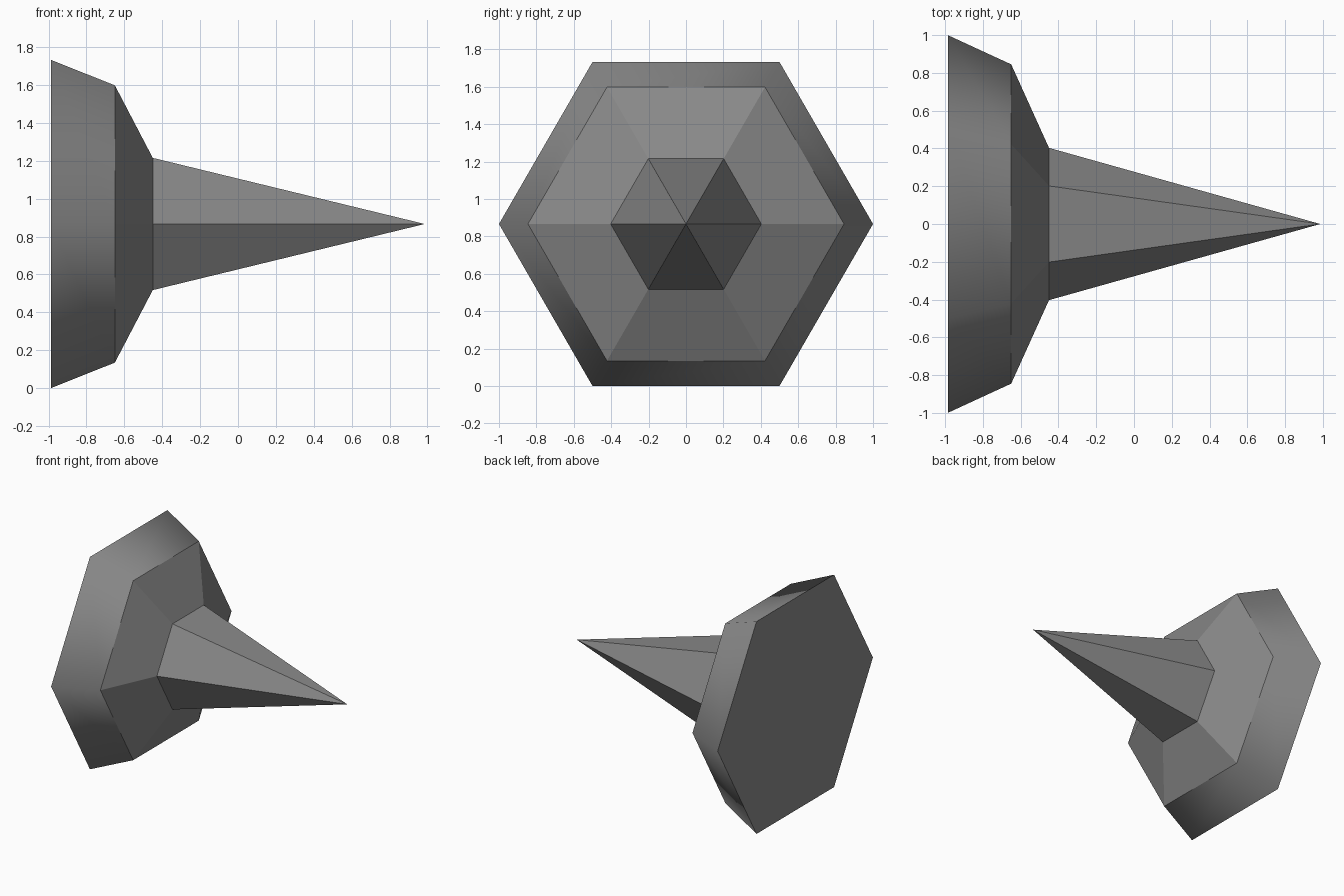
import bpy
import bmesh
import math

cube = bpy.data.objects.get("Cube")
if cube:
    bpy.data.objects.remove(cube, do_unlink=True)

SIDES = 6
AXIS_Z = math.sqrt(3) / 2

# Single grey material
grey = bpy.data.materials.new("mid_grey")
grey.use_nodes = True
colour = (0.25, 0.25, 0.25, 1)
grey.diffuse_color = colour
grey.node_tree.nodes["Principled BSDF"].inputs["Base Color"].default_value = colour


def hex_ring(bm, x, radius):
    """Hexagon around the x axis, with corners pointing along y."""
    angles = [math.tau * i / SIDES for i in range(SIDES)]
    return [bm.verts.new((x, radius * math.cos(a), AXIS_Z + radius * math.sin(a)))
            for a in angles]


def bridge(bm, a, b, smooth=False):
    """Join two rings with a band of quads."""
    for i in range(SIDES):
        j = (i + 1) % SIDES
        bm.faces.new((a[i], a[j], b[j], b[i])).smooth = smooth


bm = bmesh.new()
base, shoulder, neck = [hex_ring(bm, x, r) for x, r in
                        ((-0.986, 1.0), (-0.65, 0.845), (-0.45, 0.403))]

# Flat back plate, smooth rim and flat-faced shoulder
bm.faces.new(base)
bridge(bm, base, shoulder, smooth=True)
bridge(bm, shoulder, neck)

# Pointed spike
tip = bm.verts.new((0.986, 0, AXIS_Z))
for i in range(SIDES):
    bm.faces.new((neck[i], neck[(i + 1) % SIDES], tip))

# Keep the rim's front and back edges crisp
for ring in (base, shoulder):
    for i in range(SIDES):
        bm.edges.get((ring[i], ring[(i + 1) % SIDES])).smooth = False

bmesh.ops.recalc_face_normals(bm, faces=bm.faces)
mesh = bpy.data.meshes.new("hexagonal_spike")
bm.to_mesh(mesh)
bm.free()
mesh.materials.append(grey)
spike = bpy.data.objects.new("hexagonal_spike", mesh)
bpy.context.collection.objects.link(spike)
